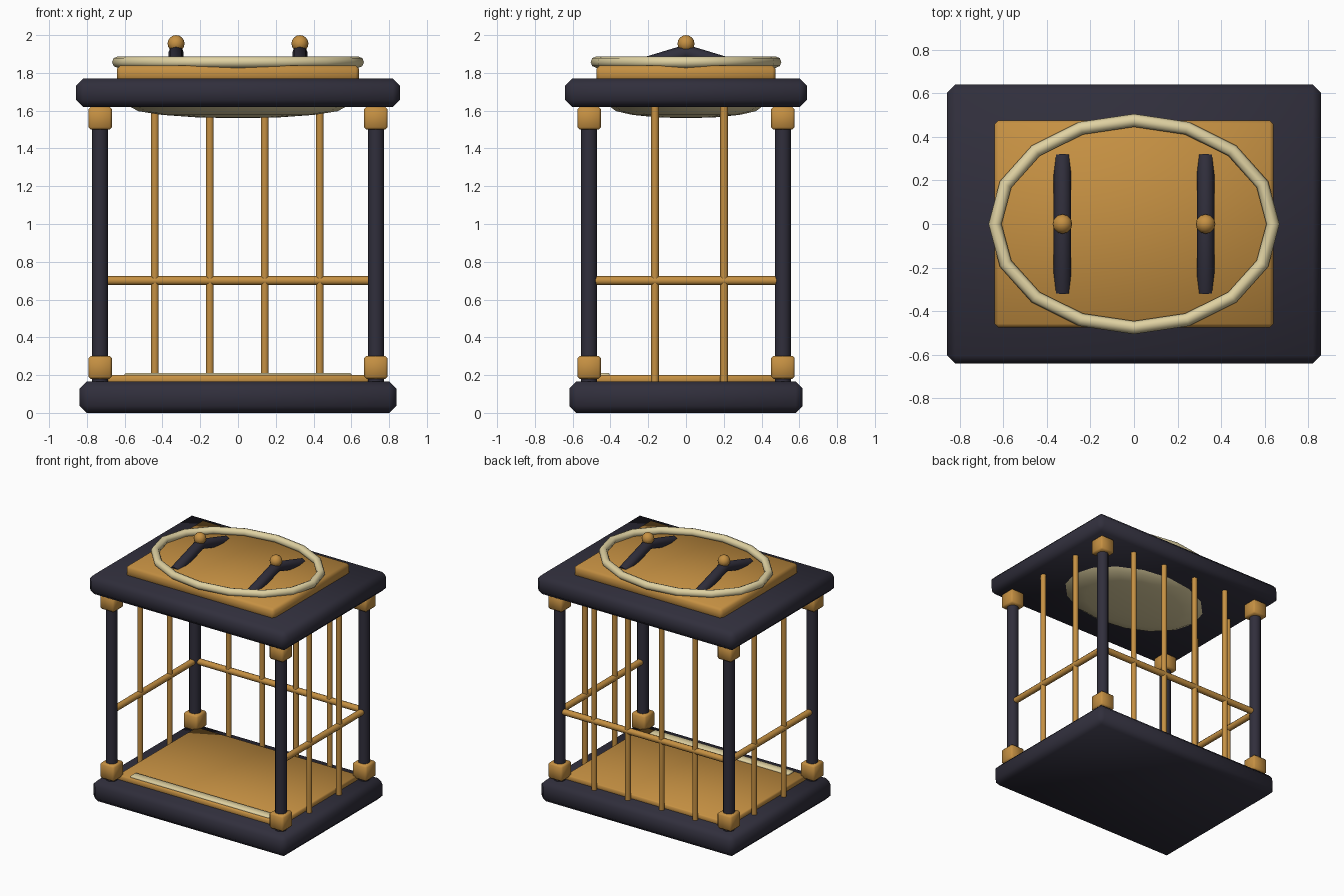
import bpy
from math import cos, sin, pi, radians
from mathutils import Vector

if "Cube" in bpy.data.objects:
    bpy.data.objects.remove(bpy.data.objects["Cube"], do_unlink=True)


def material(name, rgb):
    m = bpy.data.materials.new(name)
    m.use_nodes = True
    m.diffuse_color = (*rgb, 1)
    m.node_tree.nodes["Principled BSDF"].inputs["Base Color"].default_value = (*rgb, 1)
    return m


DARK = material("dark indigo", (0.03, 0.028, 0.045))
GOLD = material("warm gold", (0.56, 0.28, 0.055))
PALE = material("pale cream", (0.74, 0.64, 0.36))


def finish(name, mat, angle=60):
    ob = bpy.context.object
    ob.name = name
    ob.data.materials.clear()
    ob.data.materials.append(mat)
    bpy.ops.object.shade_smooth_by_angle(angle=radians(angle))
    return ob


def block(name, mat, half_x, half_y, low, high, bevel, x=0, y=0):
    bpy.ops.mesh.primitive_cube_add(size=1, location=(x, y, (low + high) / 2))
    ob = bpy.context.object
    ob.scale = (2 * half_x, 2 * half_y, high - low)
    bpy.ops.object.transform_apply(location=False, rotation=False, scale=True)
    mod = ob.modifiers.new("bevel", 'BEVEL')
    mod.width = bevel
    mod.segments = 1
    bpy.ops.object.modifier_apply(modifier="bevel")
    return finish(name, mat)


def rod(name, mat, start, end, radius, sides=10):
    a, b = Vector(start), Vector(end)
    d = b - a
    bpy.ops.mesh.primitive_cylinder_add(
        vertices=sides, radius=radius, depth=d.length, location=(a + b) / 2,
        rotation=d.to_track_quat('Z', 'Y').to_euler())
    return finish(name, mat)


def tube(name, mat, points, radius, closed=False):
    cu = bpy.data.curves.new(name, 'CURVE')
    cu.dimensions = '3D'
    cu.bevel_depth = radius
    cu.bevel_resolution = 2
    cu.use_fill_caps = True
    sp = cu.splines.new('POLY')
    sp.points.add(len(points) - 1)
    for p, co in zip(sp.points, points):
        p.co = (*co, 1)
    sp.use_cyclic_u = closed
    ob = bpy.data.objects.new(name, cu)
    bpy.context.collection.objects.link(ob)
    bpy.ops.object.select_all(action='DESELECT')
    ob.select_set(True)
    bpy.context.view_layer.objects.active = ob
    bpy.ops.object.convert(target='MESH')
    return finish(name, mat)


def ball(name, mat, location, scale, segments, rings):
    bpy.ops.mesh.primitive_uv_sphere_add(segments=segments, ring_count=rings,
                                         radius=1, location=location)
    bpy.context.object.scale = scale
    bpy.ops.object.transform_apply(location=False, rotation=False, scale=True)
    return finish(name, mat)


PX, PY = 0.73, 0.513      # corner post position
FLOOR, CEIL = 0.165, 1.62

# Base, floor, door sill and roof
block("base", DARK, 0.838, 0.618, 0, FLOOR, 0.037)
block("floor", GOLD, 0.70, 0.49, 0.15, 0.2, 0.008)
block("door_sill", PALE, 0.6, 0.035, 0.19, 0.212, 0.006, y=-0.44)
block("roof", DARK, 0.857, 0.64, CEIL, 1.77, 0.037)
block("roof_plate", GOLD, 0.64, 0.475, 1.75, 1.84, 0.018)

# Corner posts with square brackets at both ends
for sx, side in ((-1, "right"), (1, "left")):
    for sy, end in ((-1, "front"), (1, "back")):
        x, y = sx * PX, sy * PY
        tag = f"{end}_{side}"
        rod("post_" + tag, DARK, (x, y, 0.15), (x, y, 1.64), 0.042, 12)
        block("lower_bracket_" + tag, GOLD, 0.062, 0.062, 0.18, 0.302, 0.012, x, y)
        block("upper_bracket_" + tag, GOLD, 0.062, 0.062, 1.5, CEIL, 0.012, x, y)

# Back bars and rail; the front stays open
for i in range(4):
    x = -0.44 + i * 0.291
    rod(f"back_bar_{i + 1}", GOLD, (x, PY, 0.16), (x, PY, 1.63), 0.021)
rod("back_rail", GOLD, (-PX, PY, 0.7), (PX, PY, 0.7), 0.024)

# Side bars and rails
for sx, side in ((-1, "right"), (1, "left")):
    x = sx * PX
    for i, y in enumerate((-0.164, 0.202)):
        rod(f"{side}_bar_{i + 1}", GOLD, (x, y, 0.16), (x, y, 1.63), 0.021)
    rod(f"{side}_rail", GOLD, (x, -PY, 0.7), (x, PY, 0.7), 0.024)

# Oval ring on the roof and shallow dome under it
oval = [(0.637 * cos(a), 0.475 * sin(a), 1.857) for a in (i * pi / 8 for i in range(16))]
tube("roof_ring", PALE, oval, 0.03, closed=True)
ball("ceiling_dome", PALE, (0, 0, CEIL), (0.57, 0.4, 0.06), 16, 8)

# Two peaked handles, each topped with a knob
for sx, side in ((-1, "right"), (1, "left")):
    x = sx * 0.328
    tube("handle_" + side, DARK, [(x, -0.31, 1.815), (x, 0, 1.91), (x, 0.31, 1.815)], 0.04)
    ball("knob_" + side, GOLD, (x, 0, 1.955), (0.045,) * 3, 12, 8)
